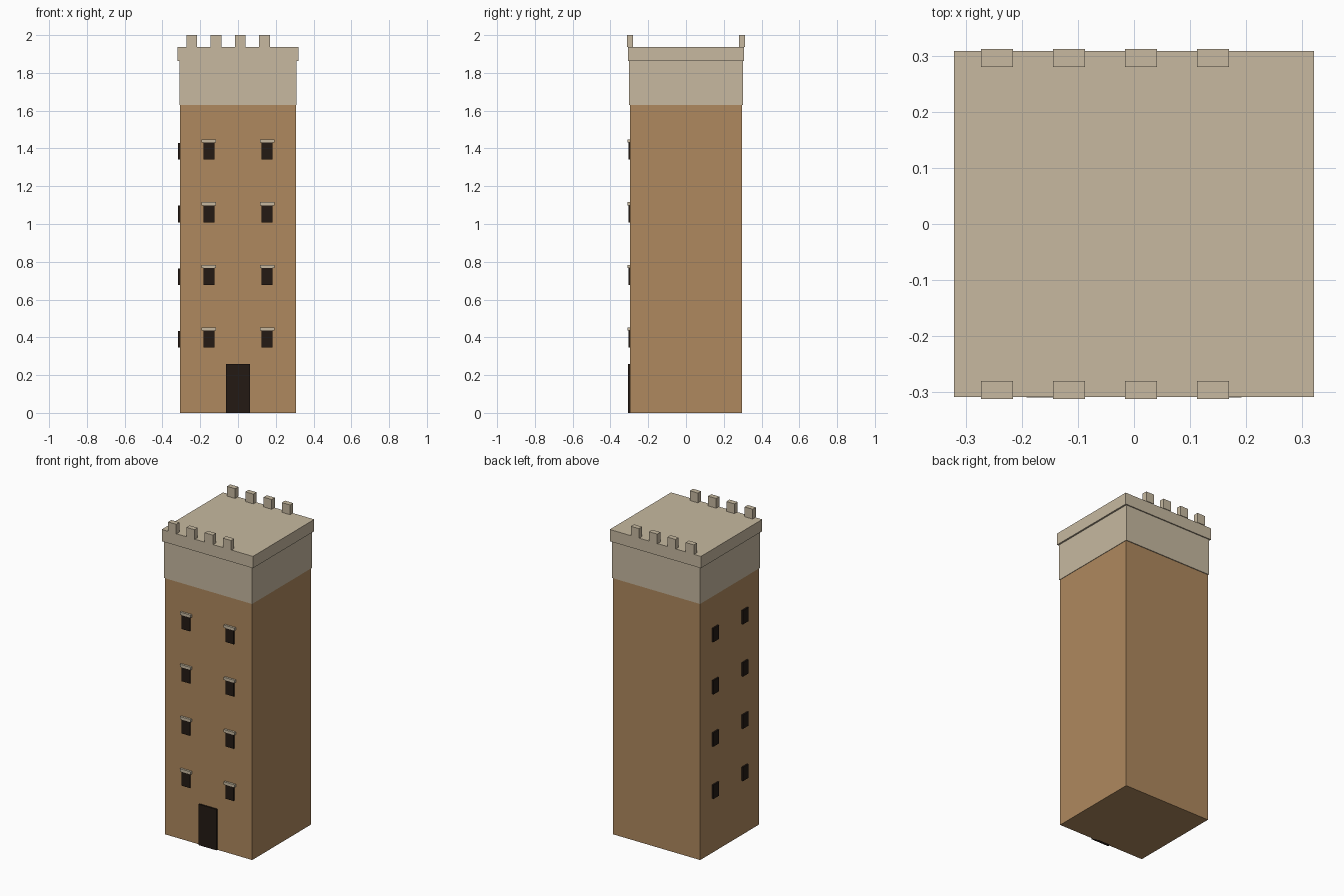
import bpy, bmesh
from mathutils import Vector

if "Cube" in bpy.data.objects:
    bpy.data.objects.remove(bpy.data.objects["Cube"])


def material(name, rgb):
    m = bpy.data.materials.new(name)
    # sRGB bytes to linear
    m.diffuse_color = [((c / 255 + 0.055) / 1.055) ** 2.4 for c in rgb] + [1.0]
    m.use_nodes = True
    m.node_tree.nodes["Principled BSDF"].inputs["Base Color"].default_value = m.diffuse_color
    return m


brick = material("brick", (175, 137, 94))
stone = material("stone", (199, 185, 160))
dark = material("dark", (36, 26, 20))


def box(name, lo, hi, mat):
    lo, hi = Vector(lo), Vector(hi)
    bm = bmesh.new()
    bmesh.ops.create_cube(bm, size=1)
    for v in bm.verts:
        v.co = (lo + hi) / 2 + v.co * (hi - lo)
    me = bpy.data.meshes.new(name)
    bm.to_mesh(me)
    bm.free()
    me.materials.append(mat)
    ob = bpy.data.objects.new(name, me)
    bpy.context.collection.objects.link(ob)
    return ob


HX, HY = 0.307, 0.296  # half size of the shaft

# Shaft, upper band and cornice
box("tower_shaft", (-HX, -HY, 0), (HX, HY, 1.63), brick)
box("upper_band", (-0.31, -0.301, 1.63), (0.31, 0.301, 1.863), stone)
box("cornice", (-0.3205, -0.308, 1.863), (0.3205, 0.308, 1.938), stone)

# Merlons along the front and back edges
for i in range(4):
    x = -0.2445 + i * 0.1285
    for side, y in (("front", -0.296), ("back", 0.296)):
        box(f"{side}_merlon", (x - 0.0285, y - 0.016, 1.938),
            (x + 0.0285, y + 0.016, 2.0), stone)

# Door
box("door", (-0.063, -HY - 0.01, 0), (0.063, -HY + 0.01, 0.26), dark)

# Windows: front ones with lintels, plain ones on the left side
for floor in range(4):
    z = 0.345 + floor * 0.332
    for s in (-1, 1):
        x, y = s * 0.154, s * 0.148
        box("front_window", (x - 0.029, -HY - 0.009, z),
            (x + 0.029, -HY + 0.01, z + 0.09), dark)
        box("window_lintel", (x - 0.038, -HY - 0.013, z + 0.09),
            (x + 0.038, -HY + 0.01, z + 0.107), stone)
        box("side_window", (-HX - 0.01, y - 0.027, z),
            (-HX + 0.01, y + 0.027, z + 0.088), dark)
